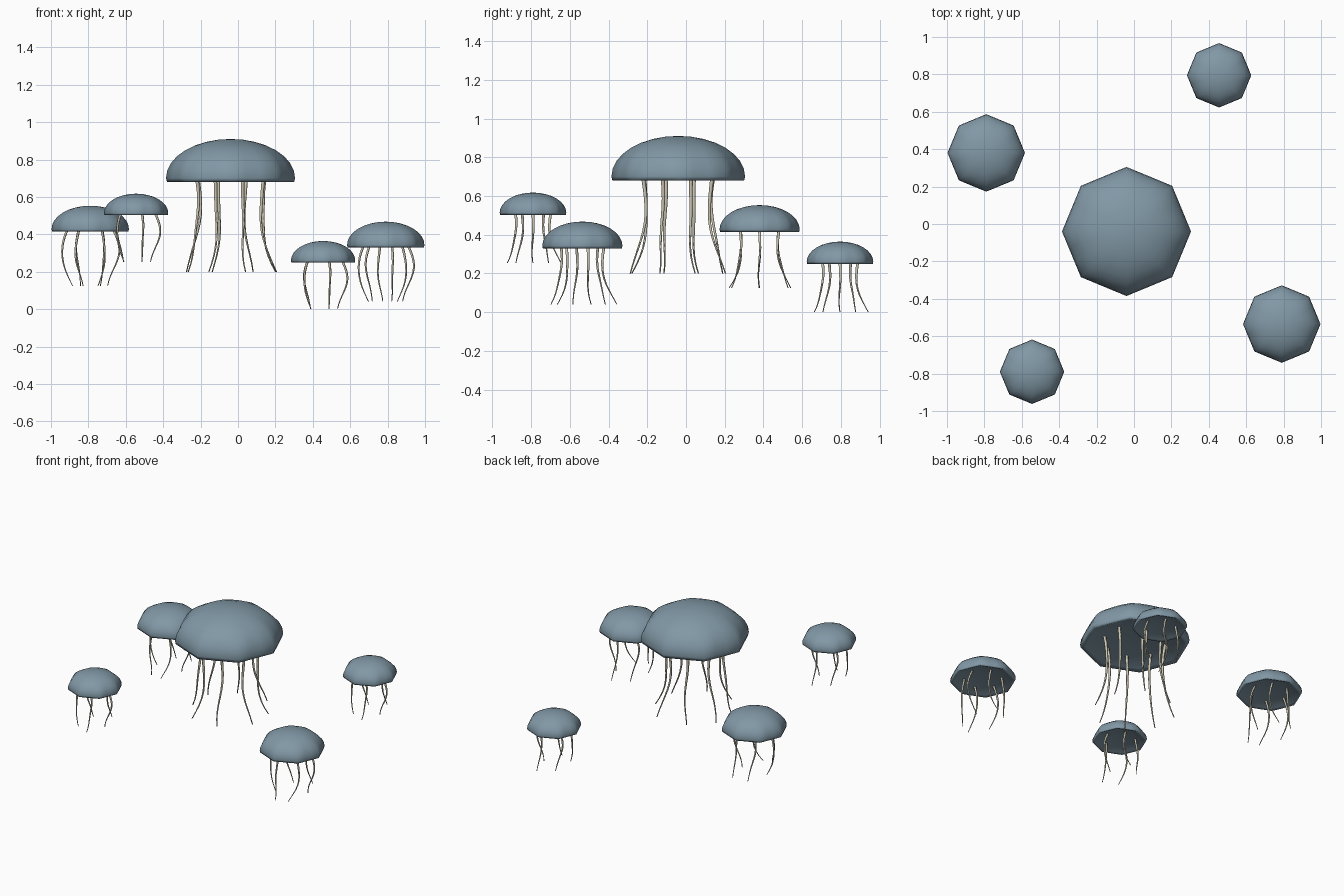
import bpy, bmesh, math

cube = bpy.data.objects.get("Cube")
if cube:
    bpy.data.objects.remove(cube, do_unlink=True)


def material(name, color):
    m = bpy.data.materials.new(name)
    m.use_nodes = True
    m.diffuse_color = color
    m.node_tree.nodes["Principled BSDF"].inputs["Base Color"].default_value = color
    return m


BLUE = material("slate_blue", (0.22, 0.315, 0.38, 1))
CREAM = material("pale_cream", (0.62, 0.58, 0.46, 1))
SEGS, SIDES, STEPS = 24, 5, 12


def finish(bm, name, mat, location):
    bmesh.ops.recalc_face_normals(bm, faces=bm.faces)
    for f in bm.faces:
        f.smooth = True
    mesh = bpy.data.meshes.new(name)
    bm.to_mesh(mesh)
    bm.free()
    mesh.materials.append(mat)
    ob = bpy.data.objects.new(name, mesh)
    ob.location = location
    bpy.context.collection.objects.link(ob)


def bridge(bm, a, b):
    n = len(a)
    for i in range(n):
        bm.faces.new((a[i], a[(i + 1) % n], b[(i + 1) % n], b[i]))


def cap(bm, ring, tip):
    for i in range(len(ring)):
        bm.faces.new((ring[i], ring[(i + 1) % len(ring)], tip))


# Scalloped dome with a short lip and a shallow hollow underneath
def bell(name, radius, location):
    profile = [(0.6, 0.1), (0.9, 0.03), (0.985, 0.0)]
    for k in range(8):
        t = k * math.pi / 16
        profile.append((math.cos(t), 0.06 + 0.607 * math.sin(t)))
    bm = bmesh.new()
    rings = []
    for r, z in profile:
        ring = []
        for i in range(SEGS):
            a = math.tau * i / SEGS
            s = radius * r * (1 - 0.045 * r * r * (1 - math.cos(8 * a)))
            ring.append(bm.verts.new((s * math.cos(a), s * math.sin(a), z * radius)))
        rings.append(ring)
    for a, b in zip(rings, rings[1:]):
        bridge(bm, a, b)
    cap(bm, rings[0], bm.verts.new((0, 0, 0.14 * radius)))
    cap(bm, rings[-1], bm.verts.new((0, 0, 0.667 * radius)))
    finish(bm, name, BLUE, location)


# Ring of thin tapering tentacles that sway outward toward the tips
def tentacles(name, radius, length, count, phase, large, location):
    bm = bmesh.new()
    thick = 0.011 if large else 0.008
    top = 0.1 * radius
    for k in range(count):
        a = phase + math.tau * k / count
        x0, y0 = 0.57 * radius * math.cos(a), 0.57 * radius * math.sin(a)
        rings = []
        for s in range(STEPS + 1):
            t = s / STEPS
            flare = 1 - 0.6 * t + 1.1 * t * t
            bulge = 1 + 0.3 * math.sin(1.25 * math.pi * t)
            if large:
                flare = bulge = 1 - 0.5 * t + 0.8 * t * t
            sway = 0.04 * radius * t * math.sin(math.tau * t + 2 * k)
            cx, cy = x0 * bulge + sway, y0 * flare + sway
            w = thick * (1 - 0.7 * t)
            rings.append([bm.verts.new((cx + w * math.cos(math.tau * j / SIDES),
                                        cy + w * math.sin(math.tau * j / SIDES),
                                        top - t * (length + top))) for j in range(SIDES)])
        for p, q in zip(rings, rings[1:]):
            bridge(bm, p, q)
        bm.faces.new(rings[0])
        bm.faces.new(rings[-1])
    finish(bm, name, CREAM, location)


# name, rim centre, radius, tentacle length, count, phase in degrees
GROUP = [
    ("centre", (-0.04, -0.04, 0.68), 0.345, 0.48, 8, 20),
    ("left_front", (0.79, -0.535, 0.33), 0.207, 0.29, 6, 15),
    ("right_back", (-0.79, 0.38, 0.415), 0.207, 0.29, 6, 0),
    ("left_back", (0.455, 0.795, 0.25), 0.172, 0.25, 5, 0),
    ("right_front", (-0.545, -0.79, 0.503), 0.172, 0.25, 5, 0),
]
for label, loc, radius, length, count, phase in GROUP:
    bell(label + "_bell", radius, loc)
    tentacles(label + "_tentacles", radius, length, count,
              math.radians(phase), label == "centre", loc)
